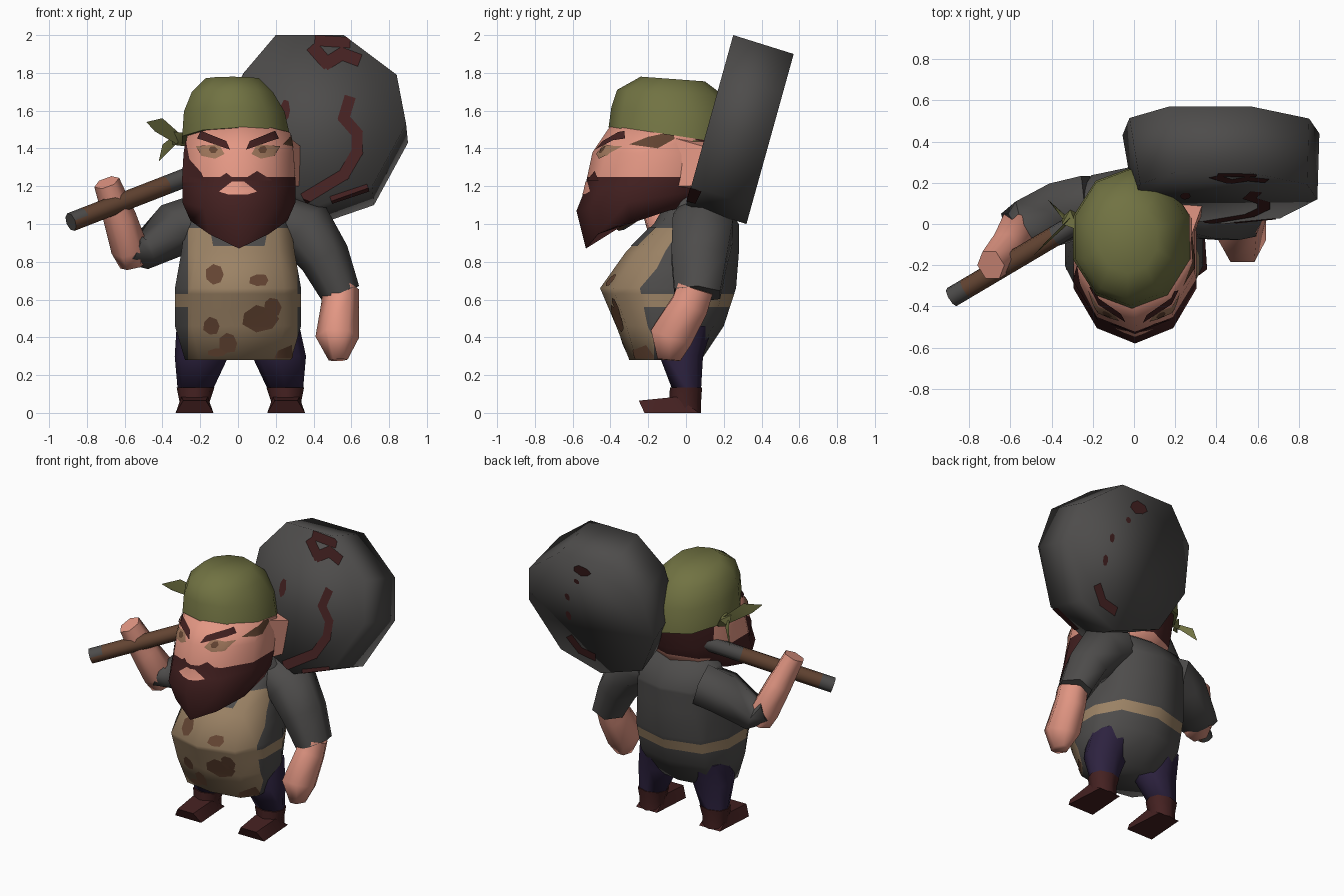
import bpy, bmesh, math, random
from mathutils import Vector as V

if "Cube" in bpy.data.objects:
    bpy.data.objects.remove(bpy.data.objects["Cube"])

random.seed(4)
COL = {
    "olive_cloth": (0.165, 0.17, 0.055), "skin": (0.77, 0.31, 0.23), "dark_maroon": (0.058, 0.015, 0.015),
    "charcoal": (0.075, 0.072, 0.07), "tan_leather": (0.33, 0.225, 0.13), "stain_brown": (0.125, 0.058, 0.032),
    "plum_trousers": (0.026, 0.016, 0.05), "eye_shade": (0.36, 0.19, 0.11),
}
MATS = {}
for k, c in COL.items():
    MATS[k] = bpy.data.materials.new(k)
    MATS[k].diffuse_color = (*c, 1)


def finish(name, bm, mat, angle=75):
    """Turn a bmesh into an object; mat is a colour name or a rule(centre, normal)."""
    bmesh.ops.recalc_face_normals(bm, faces=bm.faces)
    me = bpy.data.meshes.new(name)
    names = []
    for f in bm.faces:
        m = mat(f.calc_center_median(), f.normal) if callable(mat) else mat
        if m not in names:
            names.append(m)
            me.materials.append(MATS[m])
        f.material_index = names.index(m)
    bm.to_mesh(me)
    bm.free()
    ob = bpy.data.objects.new(name, me)
    bpy.context.collection.objects.link(ob)
    bpy.ops.object.select_all(action='DESELECT')
    ob.select_set(True)
    bpy.context.view_layer.objects.active = ob
    bpy.ops.object.shade_smooth_by_angle(angle=math.radians(angle))
    return ob


def cut(bm, co, no, clear=False):
    bmesh.ops.bisect_plane(bm, geom=bm.verts[:] + bm.edges[:] + bm.faces[:], plane_co=co,
                           plane_no=no, clear_outer=clear)


def loft(name, rings, mat, cuts=(), angle=75):
    """Skin a list of rings, cap both ends, then cut along (axis, value) planes."""
    bm = bmesh.new()
    vs = [[bm.verts.new(p) for p in r] for r in rings]
    n = len(rings[0])
    for a, b in zip(vs, vs[1:]):
        for i in range(n):
            bm.faces.new((a[i], a[(i + 1) % n], b[(i + 1) % n], b[i]))
    bm.faces.new(vs[0][::-1])
    bm.faces.new(vs[-1])
    for axis, val in cuts:
        no = V((0, 0, 0))
        no[axis] = 1
        cut(bm, no * val, no)
    return finish(name, bm, mat, angle)


def ring(zf, zb, yf, yb, w, cx=0.0, n=10, p=1.0, q=1.0):
    """Level or tilted oval running from a front point to a back point."""
    out = []
    for i in range(n):
        a = 2 * math.pi * i / n
        s, t = math.sin(a), (1 - math.cos(a)) / 2
        out.append((cx + w * math.copysign(abs(s) ** p, s), yf + (yb - yf) * t, zf + (zb - zf) * t ** q))
    return out


def tube(name, stations, mat, n=6):
    """Limb through stations (x, y, z, radius, depth radius)."""
    pts = [V(s[:3]) for s in stations]
    rings = []
    for i, s in enumerate(stations):
        d = (pts[min(i + 1, len(pts) - 1)] - pts[max(i - 1, 0)]).normalized()
        u = d.cross(V((0, 1, 0))).normalized()
        w = d.cross(u)
        rings.append([pts[i] + s[3] * u * math.cos(2 * math.pi * k / n) + s[4] * w * math.sin(2 * math.pi * k / n)
                      for k in range(n)])
    return loft(name, rings, mat)


def hull(name, pts, mat):
    bm = bmesh.new()
    for p in pts:
        bm.verts.new(p)
    bmesh.ops.convex_hull(bm, input=bm.verts[:])
    return finish(name, bm, mat, 40)


FRONT, BACK, RIGHT = V((1, 0, 0)), V((-1, 0, 0)), V((0, 1, 0))


def patch(src, name, polys, mat, right=FRONT, lift=0.004):
    """Thin painted detail: the part of src lying inside convex outlines, seen along one direction."""
    up = V((0, 0, 1))
    face = right.cross(up)
    allbm = bmesh.new()
    for poly in polys:
        area = sum(a[0] * b[1] - b[0] * a[1] for a, b in zip(poly, poly[1:] + poly[:1]))
        poly = poly if area > 0 else poly[::-1]
        bm = bmesh.new()
        bm.from_mesh(src.data)
        bmesh.ops.delete(bm, geom=[f for f in bm.faces if f.normal.dot(face) < 0.05], context='FACES')
        for a, b in zip(poly, poly[1:] + poly[:1]):
            d = right * (b[0] - a[0]) + up * (b[1] - a[1])
            cut(bm, right * a[0] + up * a[1], d.cross(face), True)
        bm.normal_update()
        for f in bm.faces:
            allbm.faces.new([allbm.verts.new(v.co + v.normal * lift) for v in f.verts])
        bm.free()
    bmesh.ops.remove_doubles(allbm, verts=allbm.verts[:], dist=0.0005)
    return finish(name, allbm, mat)


def blob(x, z, rx, rz, n=7):
    return [(x + rx * math.cos(2 * math.pi * i / n) * random.uniform(0.85, 1.1),
             z + rz * math.sin(2 * math.pi * i / n) * random.uniform(0.85, 1.1)) for i in range(n)]


def streak(pts, w):
    """Quads following a path, for long stains."""
    out = []
    for a, b in zip(pts, pts[1:]):
        d = V((b[0] - a[0], b[1] - a[1])).normalized()
        o = V((-d.y, d.x)) * w
        e = d * w * 0.5
        A, B = V(a) - e, V(b) + e
        out.append([tuple(A + o), tuple(A - o), tuple(B - o), tuple(B + o)])
    return out


# Torso with apron, belt and shirt
def torso_rule(c, n):
    if n.y < -0.1 and -0.265 < c.x < 0.315 and c.y < -.1 and c.z < 0.98 and n.z > -0.95:
        return "tan_leather"
    return "tan_leather" if 0.56 < c.z < 0.63 else "charcoal"


T = [(.28, -.30, .08, .29), (.46, -.37, .20, .345), (.66, -.455, .265, .345), (.85, -.32, .28, .31),
     (1.0, -.17, .28, .29), (1.12, -.10, .20, .29), (1.2, -.1, .1, .14)]
torso = loft("torso", [ring(z, z, f, b, w, p=.65) for z, f, b, w in T], torso_rule,
             [(0, -.265), (0, .315), (2, .56), (2, .63), (2, .98)])
patch(torso, "shirt_neckline", [[(-.15, .98), (.16, .98), (.14, .88), (-.13, .88)]], "charcoal")
patch(torso, "apron_stains", [
    blob(-.12, .73, .05, .06), blob(.11, .70, .055, .035), blob(.12, .50, .10, .07), blob(.18, .56, .05, .06),
    blob(-.14, .46, .045, .05), blob(-.05, .37, .05, .055), blob(-.11, .32, .055, .025),
    [(.19, .29), (.29, .29), (.28, .36), (.21, .33)]], "stain_brown")

# Legs and boots: rings of (z, front, back, outer x, inner x)
LEG = [(.46, -.16, .14, .325, .02), (.30, -.14, .09, .335, .05), (.13, -.075, .08, .32, .13)]
for side, nm, dx in ((-1, "left", 0), (1, "right", .025)):
    loft(nm + "_trouser_leg", [ring(z, z, f, b, (o - i) / 2, side * ((o + i) / 2 + dx * (z < .4)), 8, .8)
                               for z, f, b, o, i in LEG], "plum_trousers")
    B = [(.135, -.085, .085, .325, .125), (.06, -.09, .08, .31, .15), (0, -.09, .08, .31, .15)]
    loft(nm + "_boot_shaft", [ring(z, z, f, b, (o - i) / 2, side * ((o + i) / 2 + dx), 8, .7)
                              for z, f, b, o, i in B], "dark_maroon")
    hull(nm + "_boot_foot", [(side * (x + dx), y, z) for x, y, z in (
        (.15, .07, 0), (.31, .07, 0), (.13, -.22, 0), (.33, -.22, 0), (.17, -.25, .065), (.29, -.25, .065),
        (.16, -.05, .085), (.3, -.05, .085))], "dark_maroon")

# Raised arm gripping the handle
tube("raised_sleeve", [(-.2, .10, 1.01, .15, .16), (-.34, .06, .97, .145, .165), (-.51, -.01, .85, .095, .15),
                       (-.58, -.05, .88, .09, .13)], "charcoal")
tube("raised_forearm", [(-.555, -.03, .78, .07, .09), (-.575, -.05, .87, .098, .12), (-.625, -.13, 1.03, .088, .10),
                        (-.695, -.2, 1.22, .07, .08)], "skin")

# Hanging arm
tube("hanging_sleeve", [(.2, .10, 1.04, .13, .15), (.35, .09, .98, .165, .185), (.46, .07, .82, .135, .17),
                        (.545, .06, .63, .105, .14)], "charcoal")
tube("hanging_forearm", [(.545, .05, .66, .095, .11), (.54, .02, .57, .10, .115), (.525, -.08, .40, .115, .13),
                         (.53, -.09, .28, .05, .07)], "skin")


# Head: beard below, face in front, hair and neck behind
def head_rule(c, n):
    if c.y > .05 and c.z < 1.2:
        return "skin"
    return "dark_maroon" if c.z < 1.25 or c.y > .05 else "skin"


H = [(.87, 1.12, -.53, .15, .27), (1.07, 1.2, -.58, .2, .315), (1.17, 1.27, -.54, .22, .315),
     (1.38, 1.36, -.495, .25, .305), (1.52, 1.42, -.40, .26, .285)]
head = loft("head", [ring(*h, cx=.005, q=.5 if i == 0 else 1) for i, h in enumerate(H)], head_rule,
            [(2, 1.25), (1, .05)])
patch(head, "sideburn_and_moustache", [
    [(-.33, 1.5), (-.28, 1.48), (-.25, 1.32), (-.26, 1.22), (-.33, 1.22)],
    [(-.27, 1.36), (-.19, 1.27), (-.17, 1.22), (-.27, 1.22)],
    [(-.12, 1.23), (-.06, 1.27), (-.01, 1.23)],
    [(.02, 1.23), (.1, 1.28), (.18, 1.23)]], "dark_maroon")
patch(head, "mouth", [[(-.1, 1.17), (-.03, 1.225), (.03, 1.225), (.1, 1.17), (.05, 1.155), (-.05, 1.155)]], "skin")
for s, nm in ((-1, "left"), (1, "right")):
    patch(head, nm + "_eye", [[(s * x, z) for x, z in ((.07, 1.37), (.12, 1.345), (.19, 1.36), (.22, 1.41), (.1, 1.42))]],
          "eye_shade")
    patch(head, nm + "_pupil", [blob(s * .13, 1.39, .025, .02, 6)], "stain_brown", lift=.007)
    patch(head, nm + "_eyebrow", [[(s * x, z) for x, z in ((.04, 1.39), (.06, 1.435), (.19, 1.49), (.21, 1.45), (.1, 1.41))]],
          "dark_maroon", lift=.008)
patch(head, "temple_shade", [[(-.3, 1.42), (-.2, 1.46), (-.07, 1.49), (-.06, 1.45), (-.15, 1.40)]], "stain_brown", RIGHT)
hull("ear", [(.27, -.08, 1.46), (.28, -.08, 1.2), (.345, .13, 1.40), (.335, .06, 1.2), (.22, .16, 1.43), (.24, .14, 1.18)], "skin")

# Head scarf and its knot
S = [(1.51, 1.38, -.41, .275, .30, -.01), (1.62, 1.55, -.395, .265, .28, -.02),
     (1.71, 1.68, -.365, .20, .225, -.03), (1.78, 1.755, -.24, .10, .15, -.03)]
loft("head_scarf", [ring(*s) for s in S], "olive_cloth")
hull("scarf_knot", [(-.27, -.03, 1.48), (-.27, .05, 1.41), (-.35, .0, 1.49), (-.35, .03, 1.42), (-.31, .07, 1.47)], "olive_cloth")
hull("scarf_tail_upper", [(-.32, 0, 1.42), (-.31, .03, 1.48), (-.40, -.06, 1.56), (-.485, -.15, 1.54), (-.44, -.1, 1.49)], "olive_cloth")
hull("scarf_tail_lower", [(-.31, .0, 1.47), (-.33, .04, 1.42), (-.42, .12, 1.33), (-.40, .10, 1.42), (-.35, .03, 1.46)], "olive_cloth")

# Great hammer head: a leaning slab with nine sides
outline = [(.2, 2.0), (.56, 2.0), (.84, 1.79), (.89, 1.53), (.71, 1.2), (.43, 1.1), (.13, 1.22), (.0, 1.5), (.03, 1.8)]
front = [V((x, (z - 1.1) * .278, z)) for x, z in outline]
back = [p + V((min(.01, (p.x - .43) * .13), .32, -.1)) for p in front]
hammer = loft("hammer_head", [front, back], "charcoal", angle=100)
patch(hammer, "hammer_front_stains", streak([(.40, 1.93), (.47, 1.85), (.55, 1.9), (.63, 1.87)], .033)
      + streak([(.42, 1.97), (.58, 1.96)], .028)
      + streak([(.59, 1.66), (.56, 1.56), (.63, 1.48), (.63, 1.38), (.56, 1.26), (.46, 1.2), (.36, 1.14)], .03)
      + streak([(.5, 1.13), (.68, 1.19)], .018) + [blob(.25, 1.6, .03, .06)], "dark_maroon")
patch(hammer, "hammer_back_stains", streak([(-.62, 1.22), (-.56, 1.14), (-.46, 1.12)], .03)
      + [blob(-.6, 1.4, .02, .035), blob(-.58, 1.55, .02, .03), blob(-.42, 1.8, .07, .04),
         blob(-.48, 1.7, .02, .02)], "dark_maroon", BACK)

# Handle with dark end cap and dark socket
a, b = V((-.885, -.355, 1.01)), V((.12, .24, 1.4))
tube("hammer_handle", [(*a.lerp(b, t), .05, .05) for t in (0, .07, .5, .9)],
     lambda c, n: "charcoal" if c.x < -.83 or c.x > -.37 else "stain_brown", n=8)

for m in bpy.data.materials:
    if m.users and not m.is_grease_pencil:
        m.use_nodes = True
        m.node_tree.nodes["Principled BSDF"].inputs["Base Color"].default_value = m.diffuse_color
